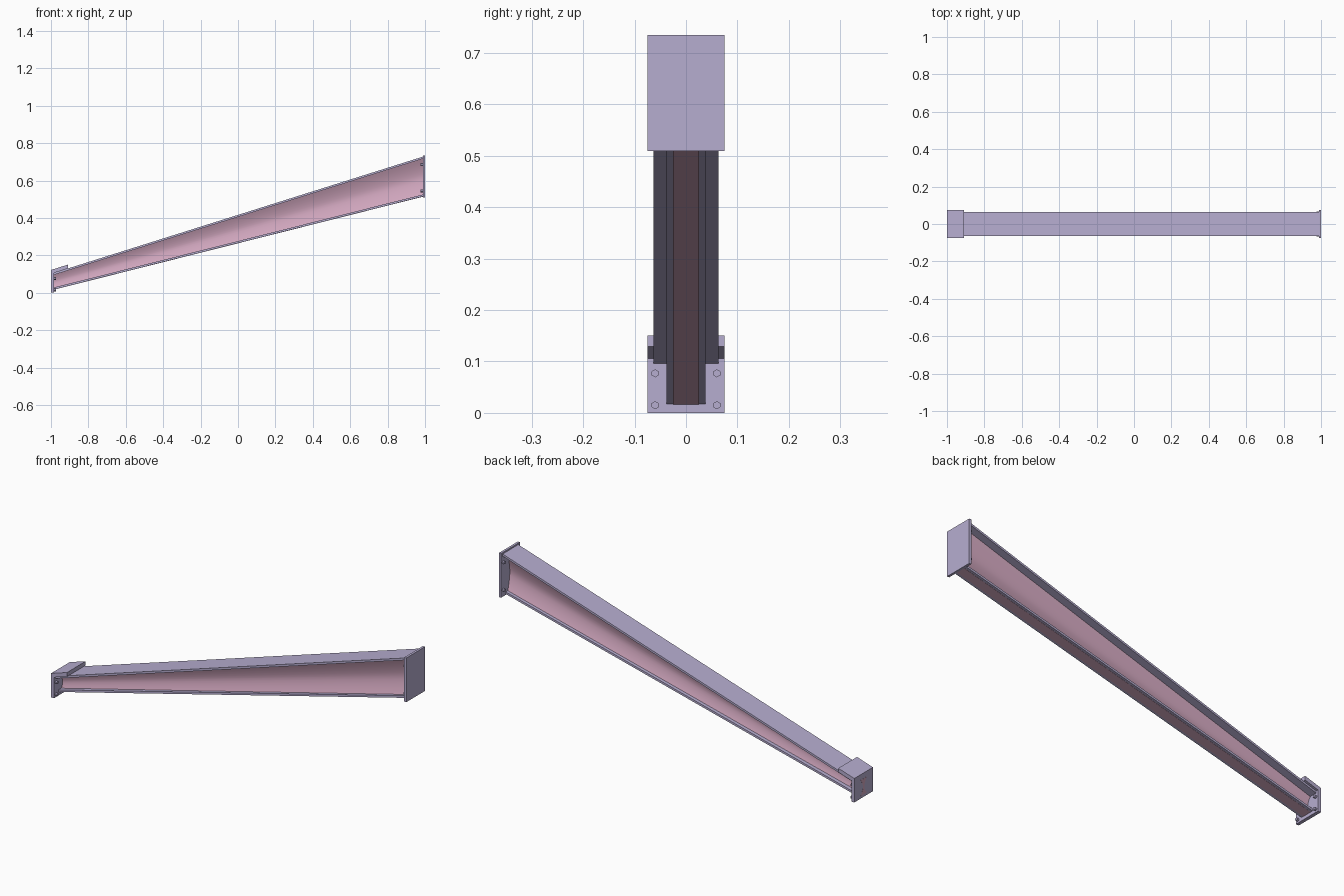
import bpy, bmesh, math
from mathutils import Matrix

if "Cube" in bpy.data.objects:
    bpy.data.objects.remove(bpy.data.objects["Cube"])


def material(name, rgb):
    m = bpy.data.materials.new(name)
    m.diffuse_color = (*rgb, 1)
    m.use_nodes = True
    m.node_tree.nodes["Principled BSDF"].inputs["Base Color"].default_value = m.diffuse_color
    return m


LILAC = material("lilac steel", (0.47, 0.42, 0.63))
PINK = material("pink steel", (0.63, 0.38, 0.51))


def finish(bm, name, mat):
    bmesh.ops.recalc_face_normals(bm, faces=bm.faces[:])
    mesh = bpy.data.meshes.new(name)
    bm.to_mesh(mesh)
    bm.free()
    mesh.materials.append(mat)
    ob = bpy.data.objects.new(name, mesh)
    bpy.context.collection.objects.link(ob)
    return ob


def loft(name, ring_a, ring_b, mat):
    """Solid between two matching closed rings."""
    bm = bmesh.new()
    a = [bm.verts.new(p) for p in ring_a]
    b = [bm.verts.new(p) for p in ring_b]
    n = len(a)
    for i in range(n):
        j = (i + 1) % n
        bm.faces.new((a[i], a[j], b[j], b[i]))
    bm.faces.new(a)
    bm.faces.new(b)
    return finish(bm, name, mat)


def plate(name, half_y, profile):
    """Plate from an x-z outline, extruded across y."""
    return loft(name, [(x, -half_y, z) for x, z in profile],
                [(x, half_y, z) for x, z in profile], LILAC)


def top_z(x):       # underside of the top flange
    return 0.095 + (x + 0.985) * 0.315


def bottom_z(x):    # underside of the bottom flange
    return 0.017 + (x + 0.985) * 0.252


def sloped(name, half_y, x0, x1, zfun, lift, thick):
    low = [(x0, zfun(x0) + lift), (x1, zfun(x1) + lift)]
    return plate(name, half_y, low + [(x, z + thick) for x, z in reversed(low)])


# Tapered flanges and the short cap plate over the low end
sloped("top_flange", 0.063, -0.985, 0.990, top_z, 0, 0.011)
sloped("bottom_flange", 0.038, -0.985, 0.990, bottom_z, 0, 0.011)
sloped("cap_plate", 0.075, -1.0, -0.91, top_z, 0.0105, 0.021)

# End plates
plate("low_end_plate", 0.075,
      [(-1, 0), (-0.983, 0), (-0.983, 0.107), (-1, 0.102)])
plate("high_end_plate", 0.075,
      [(0.988, 0.51), (1, 0.51), (1, 0.735), (0.988, 0.735)])


# Web, thin at mid height and flared into both flanges
def web_ring(x, steps=12):
    lo, hi = bottom_z(x) - 0.001, top_z(x) + 0.003
    side = []
    for i in range(steps + 1):
        t = i / steps
        side.append((0.005 + 0.020 * abs(2 * t - 1) ** 1.6, lo + (hi - lo) * t))
    return [(x, y, z) for y, z in side] + [(x, -y, z) for y, z in reversed(side)]


web = loft("web", web_ring(-1.0004), web_ring(0.992), PINK)
bpy.context.view_layer.objects.active = web
web.select_set(True)
bpy.ops.object.shade_smooth_by_angle(angle=math.radians(30))


# Hexagonal bolt heads on the inner faces of the end plates
def bolts(name, x, heights):
    bm = bmesh.new()
    for z in heights:
        for y in (-0.06, 0.06):
            bmesh.ops.create_cone(
                bm, cap_ends=True, segments=6, radius1=0.0078, radius2=0.0078, depth=0.014,
                matrix=Matrix.Translation((x, y, z)) @ Matrix.Rotation(math.pi / 2, 4, 'Y')
                @ Matrix.Rotation(math.pi / 2, 4, 'Z'))
    finish(bm, name, LILAC)


bolts("low_end_bolts", -0.979, (0.015, 0.077))
bolts("high_end_bolts", 0.984, (0.545, 0.685))
